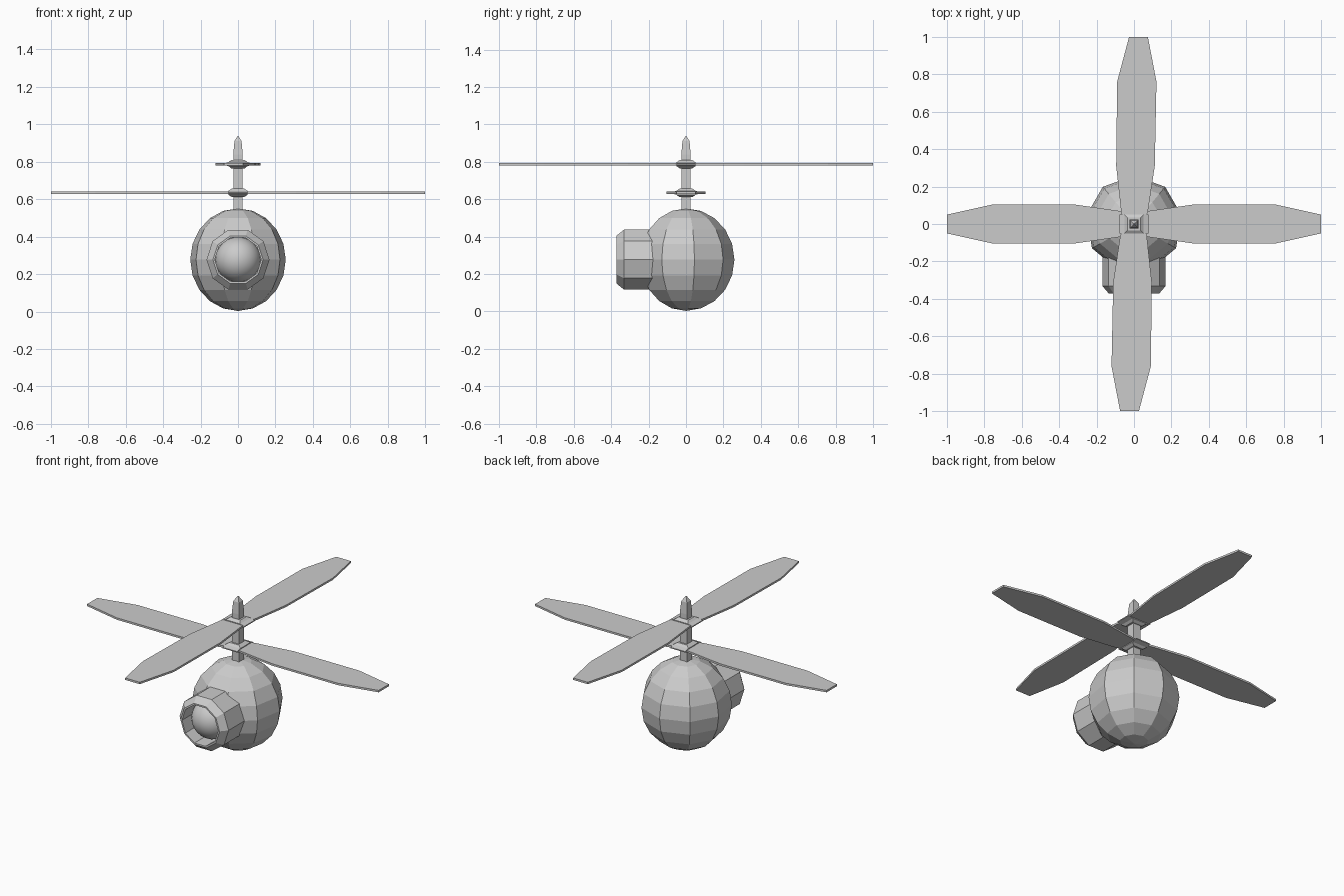
import bpy, bmesh
from math import sin, cos, pi, radians
from mathutils import Matrix, Vector

if "Cube" in bpy.data.objects:
    bpy.data.objects.remove(bpy.data.objects["Cube"])


def make_object(name, bm):
    bmesh.ops.recalc_face_normals(bm, faces=bm.faces)
    mesh = bpy.data.meshes.new(name)
    bm.to_mesh(mesh)
    bm.free()
    obj = bpy.data.objects.new(name, mesh)
    bpy.context.collection.objects.link(obj)
    return obj


def loft(name, rings, matrix=Matrix()):
    """Skin equal-length vertex rings and cap both ends."""
    bm = bmesh.new()
    loops = [[bm.verts.new(matrix @ Vector(p)) for p in ring] for ring in rings]
    n = len(loops[0])
    for a, b in zip(loops, loops[1:]):
        for i in range(n):
            j = (i + 1) % n
            bm.faces.new((a[i], a[j], b[j], b[i]))
    bm.faces.new(loops[0])
    bm.faces.new(loops[-1])
    return make_object(name, bm)


def circle(r, z, n, start=0.0):
    return [(r * cos(start + 2 * pi * i / n), r * sin(start + 2 * pi * i / n), z)
            for i in range(n)]


def rect(a, b, z):
    return [(a, b, z), (-a, b, z), (-a, -b, z), (a, -b, z)]


MID = 0.277

# Faceted round body: nine sides, one corner facing the back
bm = bmesh.new()
bmesh.ops.create_uvsphere(bm, u_segments=9, v_segments=10, radius=1)
top_ring = max((v for v in bm.verts), key=lambda v: v.co.xy.length)
turn = radians(90) - Vector((1, 0)).angle_signed(top_ring.co.xy) * -1
bm.transform(Matrix.Translation((0, 0, MID)) @ Matrix.Diagonal((0.259, 0.259, 0.274, 1))
             @ Matrix.Rotation(turn, 4, 'Z'))
make_object("body", bm)

# Ten-sided eye housing with a recessed front
to_front = Matrix.Translation((0, 0, MID)) @ Matrix.Rotation(radians(90), 4, 'X')
housing = [(0.168, 0.12), (0.168, 0.332), (0.134, 0.372), (0.124, 0.372), (0.124, 0.26)]
loft("eye_housing", [circle(r, d, 10) for r, d in housing], to_front)

# Smooth lens
bm = bmesh.new()
bmesh.ops.create_uvsphere(bm, u_segments=32, v_segments=16, radius=0.121)
bm.transform(to_front @ Matrix.Translation((0, 0, 0.245)))
for f in bm.faces:
    f.smooth = True
make_object("eye_lens", bm)

# Square rotor shaft with a pointed tip
shaft = [(0.025, 0.5), (0.025, 0.84), (0.019, 0.91), (0.003, 0.937)]
loft("rotor_shaft", [rect(r, r, z) for r, z in shaft])


# Blade outlines: stations along the blade with left and right edges
straight = [(0.03, -0.058, 0.058), (0.08, -0.07, 0.07), (0.31, -0.103, 0.103),
            (0.76, -0.103, 0.103), (1.0, -0.05, 0.05)]
skewed = [(0.03, -0.058, 0.058), (0.06, -0.068, 0.073), (0.31, -0.095, 0.111),
          (0.76, -0.09, 0.12), (1.0, -0.026, 0.074)]


def rotor(name, z, angle, outline):
    # Hub, wide across the blades and short along them (blades lie along local y)
    hub = [(0.036, 0.034, -0.022), (0.05, 0.05, -0.011), (0.078, 0.05, -0.003),
           (0.078, 0.05, 0.003), (0.05, 0.05, 0.011), (0.036, 0.034, 0.022)]
    base = Matrix.Translation((0, 0, z)) @ Matrix.Rotation(radians(angle), 4, 'Z')
    loft(name + "_hub", [rect(*h) for h in hub], base)
    # Two opposite blades
    t = 0.006
    for k in range(2):
        rings = [[(l, y, -t), (r, y, -t), (r, y, t), (l, y, t)] for y, l, r in outline]
        loft(f"{name}_blade_{k + 1}", rings, base @ Matrix.Rotation(pi * k, 4, 'Z'))


rotor("lower_rotor", 0.634, 90, straight)
rotor("upper_rotor", 0.787, 0, skewed)
